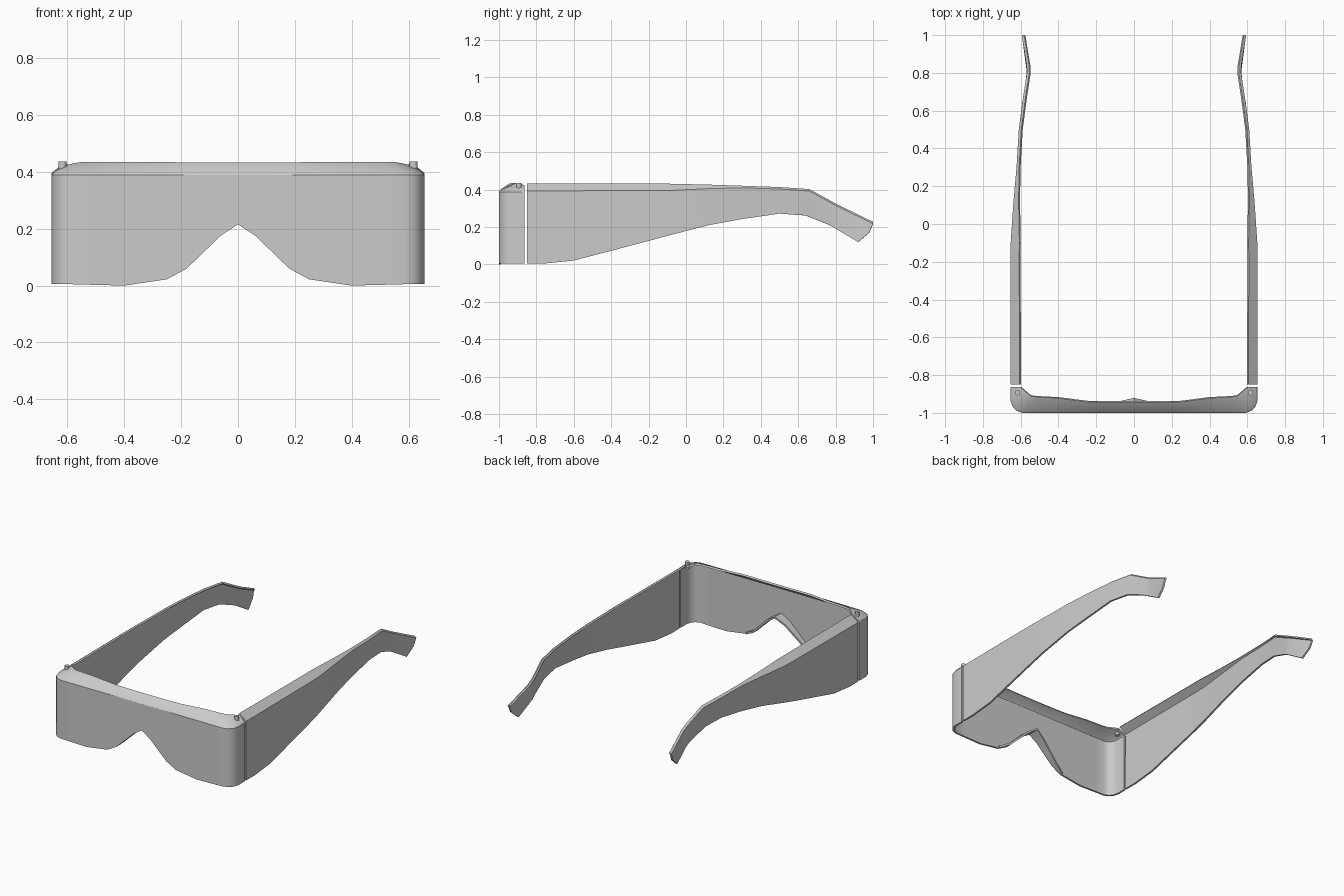
import bpy, bmesh, math

if "Cube" in bpy.data.objects:
    bpy.data.objects.remove(bpy.data.objects["Cube"])


def finish(obj):
    """Apply modifiers and shade smooth with sharp edges."""
    bpy.ops.object.select_all(action='DESELECT')
    bpy.context.view_layer.objects.active = obj
    obj.select_set(True)
    for m in list(obj.modifiers):
        bpy.ops.object.modifier_apply(modifier=m.name)
    bpy.ops.object.shade_smooth_by_angle(angle=math.radians(30))


def sheet(name, columns, thickness, offset=-1):
    """Mirrored, thickened sheet from columns of points."""
    rows = len(columns[0])
    verts = [p for col in columns for p in col]
    faces = [(c * rows + r, (c + 1) * rows + r, (c + 1) * rows + r + 1, c * rows + r + 1)
             for c in range(len(columns) - 1) for r in range(rows - 1)]
    me = bpy.data.meshes.new(name)
    me.from_pydata(verts, [], faces)
    obj = bpy.data.objects.new(name, me)
    bpy.context.collection.objects.link(obj)
    obj.modifiers.new("Mirror", 'MIRROR').merge_threshold = 0.0005
    s = obj.modifiers.new("Solidify", 'SOLIDIFY')
    s.thickness, s.offset = thickness, offset
    finish(obj)
    return obj


def interp(table, t):
    for (a, va), (b, vb) in zip(table, table[1:]):
        if t <= b:
            return va + (vb - va) * max(0, (t - a) / (b - a))
    return table[-1][1]


# Visor: outer x, outer y, bottom z, brow inner x, inner y, brow top z
visor = [
    (0, -1, .215, 0, -.944, .432), (.06, -1, .176, .06, -.944, .432),
    (.18, -1, .06, .18, -.944, .433), (.25, -1, .022, .25, -.942, .434),
    (.40, -1, 0, .40, -.922, .435), (.52, -1, .003, .51, -.916, .435),
    (.59, -1, .005, .543, -.912, .435), (.622, -.989, .005, .56, -.90, .433),
    (.644, -.965, .005, .577, -.885, .43), (.655, -.93, .005, .594, -.87, .426),
    (.655, -.863, .005, .604, -.863, .424)]
cols = []
for x, y, zb, ix, iy, zt in visor:
    e = .15
    cols.append([(x, y, zb), (x, y, .388),
                 (x + (ix - x) * e, y + (iy - y) * e, .401), (ix, iy, zt)])
sheet("visor", cols, .012)

# Nose rest: flange running back from the notch edge (x, z, back y)
nose = [(0, .215, -.921), (.06, .176, -.936), (.12, .118, -.948),
        (.18, .06, -.958), (.25, .022, -.98)]
sheet("nose_rest", [[(x, -.995, z), (x, y, z)] for x, z, y in nose], .012, 1)

# Temple arms: bottom y, bottom z, top y, top z, tip bulge
side_x = [(-.85, .655), (-.2, .655), (-.1, .653), (.12, .638), (.3, .622),
          (.5, .610), (.64, .592), (.8, .567), (.84, .568), (1, .594)]
lip_w = [(-.85, .05), (-.1, .046), (.12, .027), (.3, .014), (1, .012)]
arm = [(-.85, .005, -.85, .433, 0), (-.76, .005, -.76, .433, 0),
       (-.6, .021, -.6, .433, 0), (-.2, .126, -.2, .433, 0),
       (-.1, .153, -.1, .432, 0), (.12, .21, .12, .427, 0),
       (.3, .243, .3, .421, 0), (.5, .272, .5, .414, 0),
       (.64, .262, .66, .403, 0), (.77, .21, .80, .326, 0),
       (.80, .192, .84, .306, 0), (.92, .12, 1, .228, .018)]
cols = []
for yb, zb, yt, zt, bulge in arm:
    w = interp(lip_w, yt)
    zw = zt - w * .8
    ym, zm = (yb + yt) / 2 + bulge, (zb + zw) / 2
    xt = interp(side_x, yt)
    cols.append([(interp(side_x, yb), yb, zb), (interp(side_x, ym), ym, zm),
                 (xt, yt, zw), (xt - w, yt, zt)])
sheet("temple_arms", cols, .012)

# Hinge pins at the visor corners
for side in (-1, 1):
    bpy.ops.mesh.primitive_cylinder_add(vertices=16, radius=.014, depth=.045,
                                        location=(side * .617, -.893, .413))
    pin = bpy.context.object
    pin.name = "hinge_pin"
    finish(pin)
